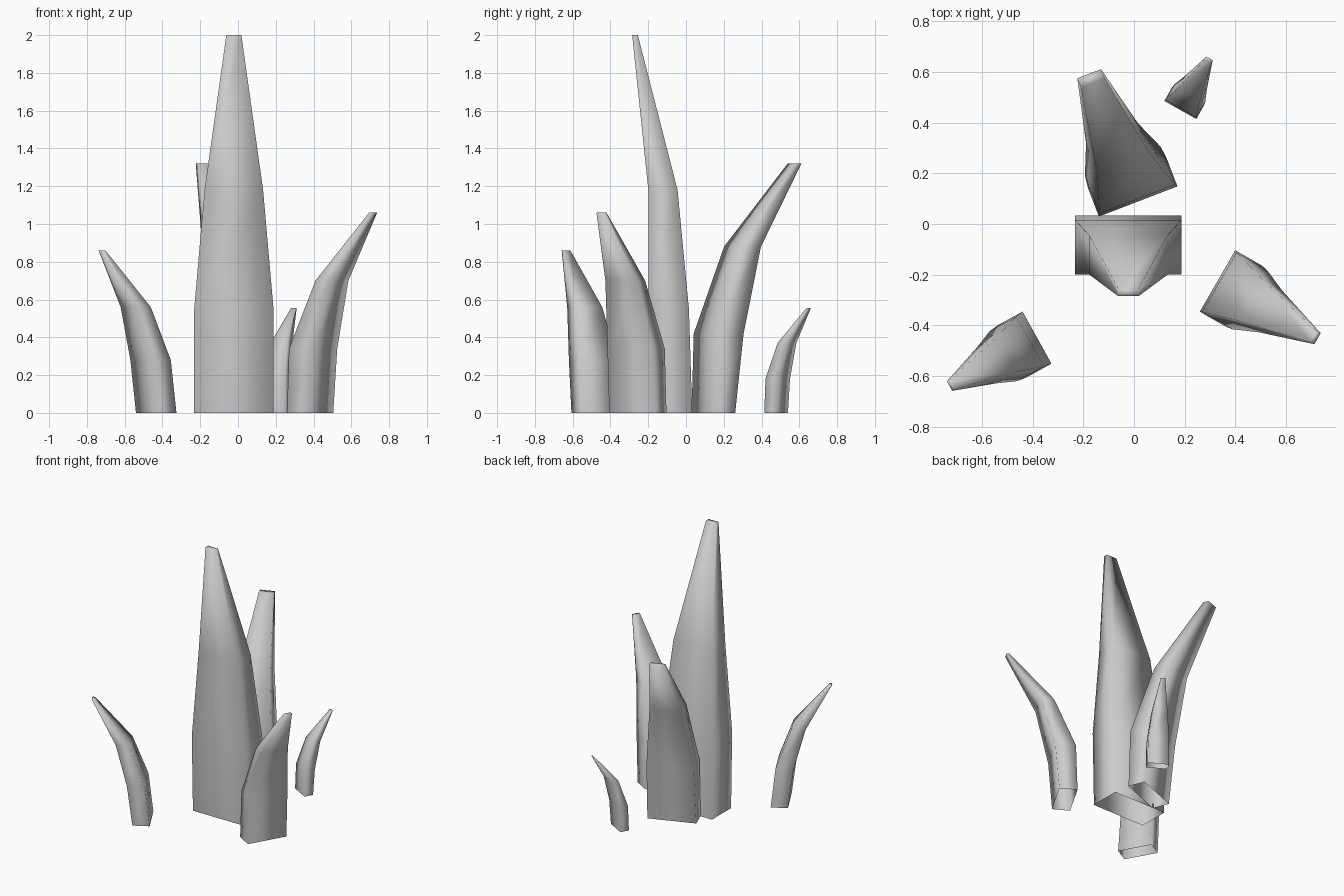
import bpy, bmesh, math

if "Cube" in bpy.data.objects:
    bpy.data.objects.remove(bpy.data.objects["Cube"])

def blade(name, x, y, heading, sections):
    """Four-sided curved blade, leaning towards heading (degrees).
    sections: (height, lean offset, width, depth), open underneath."""
    a = math.radians(heading)
    dx, dy = math.cos(a), math.sin(a)
    bm = bmesh.new()
    rings = []
    for z, off, w, d in sections:
        ring = []
        for su, sv in ((-1, -1), (1, -1), (1, 1), (-1, 1)):
            u, v = off + su * d / 2, sv * w / 2
            ring.append(bm.verts.new((x + dx * u - dy * v, y + dy * u + dx * v, z)))
        rings.append(ring)
    for lo, hi in zip(rings, rings[1:]):
        for i in range(4):
            j = (i + 1) % 4
            bm.faces.new((lo[i], lo[j], hi[j], hi[i]))
    bm.faces.new(rings[-1])
    for f in bm.faces:
        f.smooth = True
    me = bpy.data.meshes.new(name)
    bm.to_mesh(me)
    bm.free()
    ob = bpy.data.objects.new(name, me)
    bpy.context.collection.objects.link(ob)

# Tall central blade, leaning forward
blade("center_blade", -0.022, -0.077, -90,
      [(0, 0, .42, .22), (.55, .015, .42, .215), (1.18, .045, .31, .155), (2, .193, .08, .03)])
# Outer blades
blade("back_blade", -0.005, 0.145, 111,
      [(0, 0, .332, .12), (.42, .03, .32, .16), (.88, .165, .22, .125), (1.32, .46, .1, .04)])
blade("right_blade", 0.382, -0.255, -30,
      [(0, 0, .28, .121), (.34, .018, .27, .139), (.70, .133, .19, .092), (1.06, .385, .05, .02)])
blade("left_blade", -0.433, -0.476, 209,
      [(0, 0, .235, .115), (.28, .034, .225, .12), (.56, .124, .16, .094), (.86, .328, .043, .018)])
blade("small_back_blade", 0.198, 0.477, 60.5,
      [(0, 0, .145, .062), (.18, .01, .14, .07), (.37, .066, .1, .058), (.555, .198, .029, .01)])
